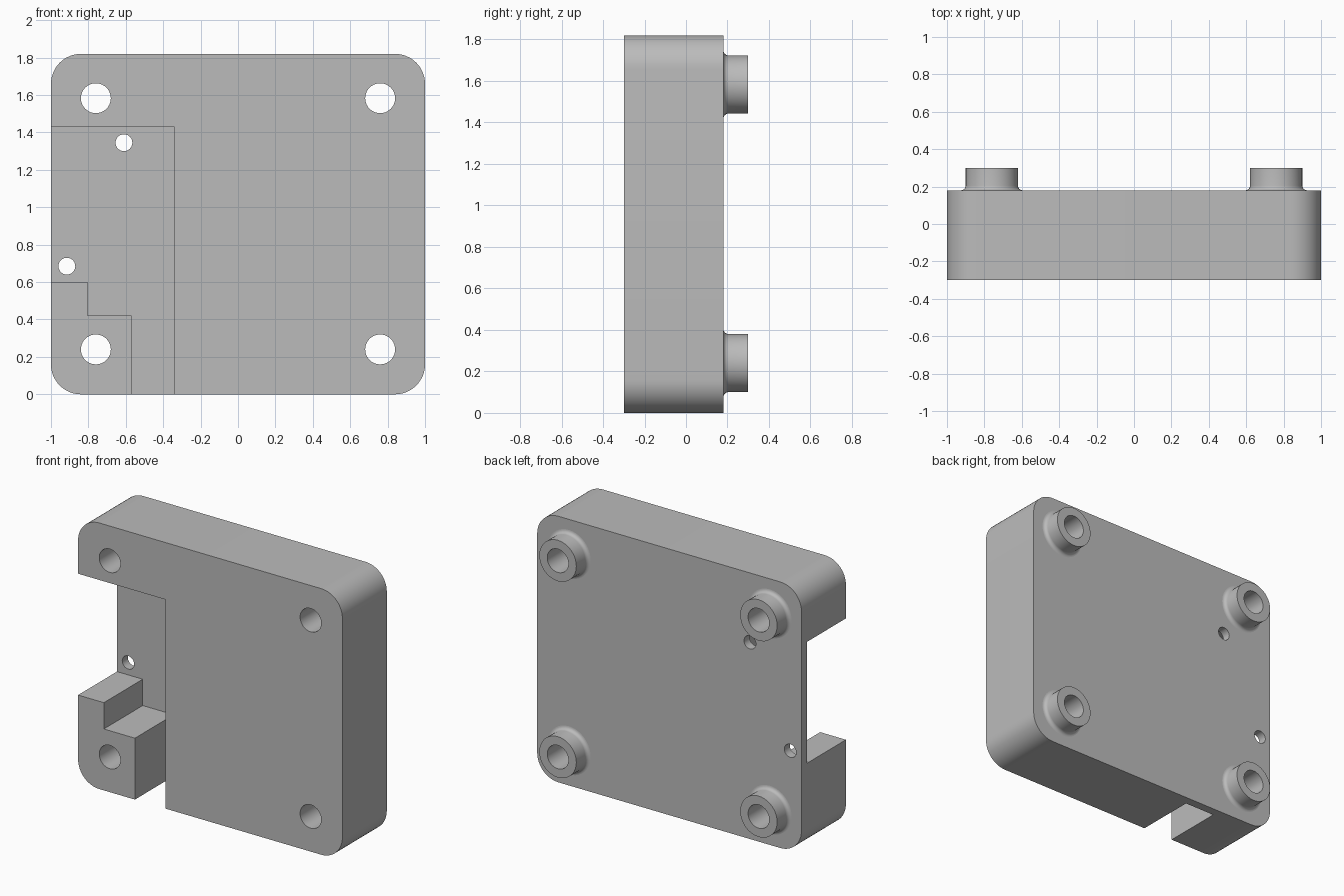
import bpy, bmesh, math
from mathutils import Matrix

if "Cube" in bpy.data.objects:
    bpy.data.objects.remove(bpy.data.objects["Cube"])

FRONT, FLOOR, BACK, BOSS_END = -0.30, 0.12, 0.18, 0.30
HEIGHT, CORNER = 1.82, 0.16
HOLE_R, BOSS_R, FILLET = 0.08, 0.14, 0.025
MOUNTS = [(x, z) for x in (-0.76, 0.76) for z in (0.24, 1.583)]
PINS = [(-0.61, 1.345), (-0.915, 0.685)]

grey = bpy.data.materials.new("plain grey")
grey.use_nodes = True
colour = (0.5, 0.5, 0.5, 1)
grey.diffuse_color = colour
grey.node_tree.nodes["Principled BSDF"].inputs["Base Color"].default_value = colour


def make_object(name, bm):
    bmesh.ops.recalc_face_normals(bm, faces=bm.faces[:])
    mesh = bpy.data.meshes.new(name)
    bm.to_mesh(mesh)
    bm.free()
    mesh.materials.append(grey)
    obj = bpy.data.objects.new(name, mesh)
    bpy.context.collection.objects.link(obj)
    return obj


def prism(name, outline, y0, y1):
    """Extrude an (x, z) outline from y0 to y1."""
    bm = bmesh.new()
    face = bm.faces.new([bm.verts.new((x, y0, z)) for x, z in outline])
    new = bmesh.ops.extrude_face_region(bm, geom=[face])["geom"]
    verts = [v for v in new if isinstance(v, bmesh.types.BMVert)]
    bmesh.ops.translate(bm, verts=verts, vec=(0, y1 - y0, 0))
    return make_object(name, bm)


def arc(cx, cz, r, start, sweep, steps):
    angles = [math.radians(start + sweep * i / steps) for i in range(steps + 1)]
    return [(cx + r * math.cos(a), cz + r * math.sin(a)) for a in angles]


def select_only(obj):
    bpy.ops.object.select_all(action="DESELECT")
    obj.select_set(True)
    bpy.context.view_layer.objects.active = obj


def cut(target, cutter):
    mod = target.modifiers.new("cut", "BOOLEAN")
    mod.operation, mod.solver, mod.object = "DIFFERENCE", "EXACT", cutter
    select_only(target)
    bpy.ops.object.modifier_apply(modifier=mod.name)
    bpy.data.objects.remove(cutter)


def smooth(obj):
    select_only(obj)
    bpy.ops.object.shade_smooth_by_angle(angle=math.radians(30))


# Housing slab with rounded corners
side, top = 1 - CORNER, HEIGHT - CORNER
outline = []
for i, (x, z) in enumerate([(side, top), (-side, top), (-side, CORNER), (side, CORNER)]):
    outline += arc(x, z, CORNER, 90 * i, 90, 12)
housing = prism("housing", outline, FRONT, BACK)

# Open pocket around the stepped corner block, leaving a thin back wall
pocket = [(-0.34, -0.1), (-0.34, 1.43), (-1.1, 1.43), (-1.1, 0.60),
          (-0.805, 0.60), (-0.805, 0.42), (-0.57, 0.42), (-0.57, -0.1)]
cut(housing, prism("pocket_cutter", pocket, FRONT - 0.1, FLOOR))

# Screw holes and small pin holes
for points, radius in ((MOUNTS, HOLE_R), (PINS, 0.045)):
    for x, z in points:
        ring = arc(x, z, radius, 0, 360, 40)[:-1]
        cut(housing, prism("hole_cutter", ring, FRONT - 0.1, BACK + 0.1))
smooth(housing)

# Hollow bosses on the back, each with a filleted foot
flare = arc(BOSS_R + FILLET, BACK + FILLET, FILLET, 270, -90, 6)
profile = flare + [(BOSS_R, BOSS_END), (HOLE_R, BOSS_END), (HOLE_R, BACK)]
for x, z in MOUNTS:
    bm = bmesh.new()
    verts = [bm.verts.new((r, y, 0)) for r, y in profile]
    edges = [bm.edges.new(pair) for pair in zip(verts, verts[1:])]
    bmesh.ops.spin(bm, geom=verts + edges, cent=(0, 0, 0), axis=(0, 1, 0),
                   angle=math.tau, steps=40, use_duplicate=False)
    bmesh.ops.remove_doubles(bm, verts=bm.verts[:], dist=0.0005)
    bmesh.ops.transform(bm, matrix=Matrix.Translation((x, 0, z)), verts=bm.verts[:])
    name = ("upper" if z > 1 else "lower") + ("_left" if x > 0 else "_right") + "_boss"
    smooth(make_object(name, bm))
